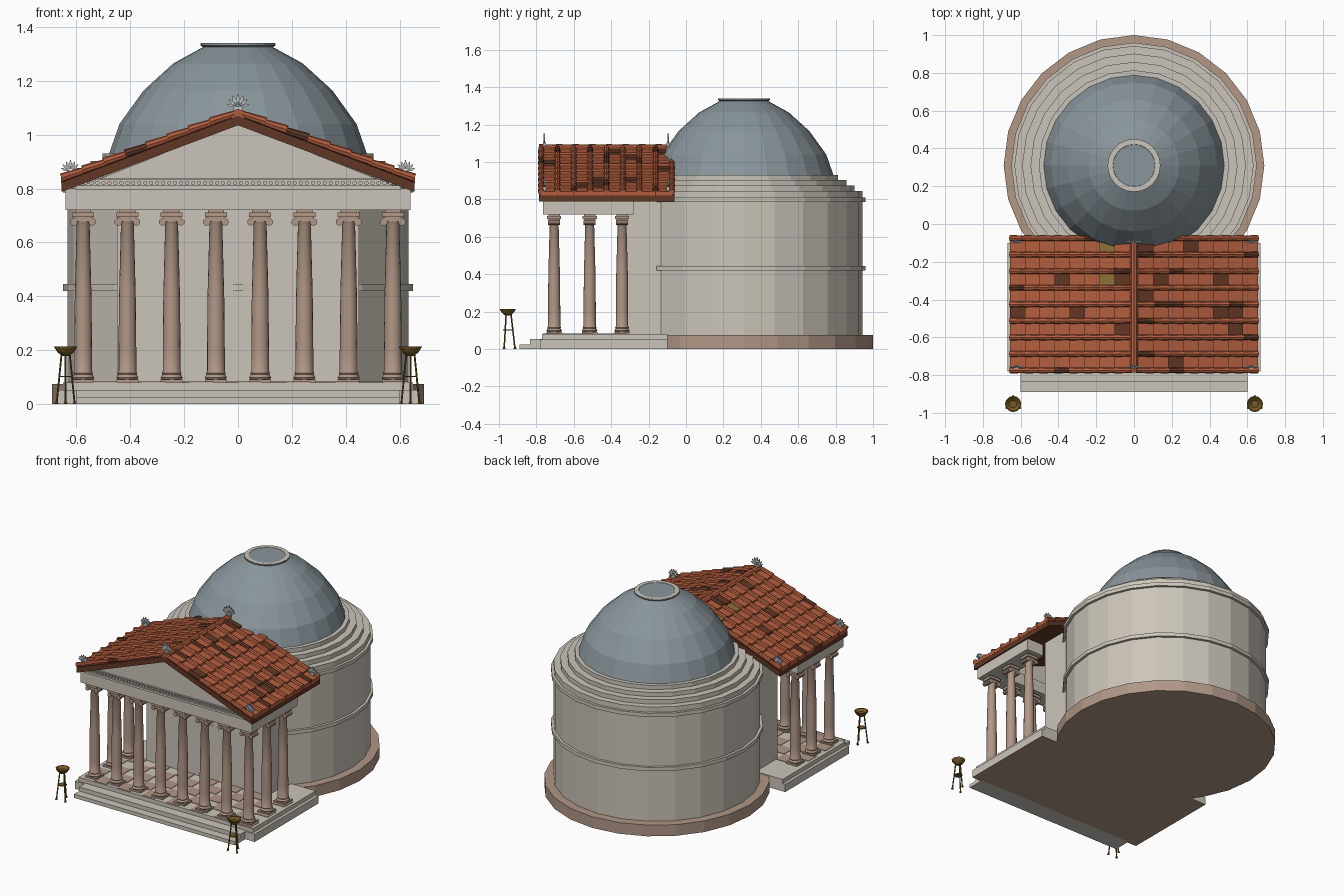
import bpy, bmesh, math, random
from mathutils import Vector, Matrix

random.seed(4)
if "Cube" in bpy.data.objects:
    bpy.data.objects.remove(bpy.data.objects["Cube"])


def mat(name, *rgb):
    m = bpy.data.materials.new(name)
    m.use_nodes = True
    m.diffuse_color = (*rgb, 1)
    m.node_tree.nodes["Principled BSDF"].inputs["Base Color"].default_value = (*rgb, 1)
    return m


STONE = mat("pale_stone", .60, .56, .49)
PINK = mat("pink_stone", .44, .31, .24)
LEAD = mat("grey_lead", .25, .30, .33)
CLAY = mat("terracotta", .45, .11, .048)
BROWN = mat("dark_brown", .12, .038, .018)
OCHRE = mat("ochre_tile", .27, .16, .035)
BRONZE = mat("bronze", .17, .095, .018)
MARBLE = mat("grey_marble", .54, .56, .56)


def paint(faces, m):
    for f in faces:
        f.material_index = m


def box(bm, x, y, z, m=0):
    prism(bm, [(x[0], z[0]), (x[1], z[0]), (x[1], z[1]), (x[0], z[1])], y[0], y[1], m)


def prism(bm, pts, y0, y1, m=0):
    """Extrude an x-z outline along y."""
    a = [bm.verts.new((x, y0, z)) for x, z in pts]
    b = [bm.verts.new((x, y1, z)) for x, z in pts]
    n = len(pts)
    faces = [bm.faces.new(a), bm.faces.new(b[::-1])]
    faces += [bm.faces.new((a[i], b[i], b[(i + 1) % n], a[(i + 1) % n])) for i in range(n)]
    paint(faces, m)


def lathe(bm, profile, seg, centre=(0, 0), m=0):
    """Turn a radius-height profile round a vertical axis, with both ends capped."""
    rings = []
    for r, z in profile:
        ring = []
        for k in range(seg):
            a = math.tau * k / seg + math.pi / 2
            ring.append(bm.verts.new((centre[0] + r * math.cos(a), centre[1] + r * math.sin(a), z)))
        rings.append(ring)
    faces = [bm.faces.new(rings[0][::-1]), bm.faces.new(rings[-1])]
    for lo, hi in zip(rings, rings[1:]):
        for k in range(seg):
            n = (k + 1) % seg
            faces.append(bm.faces.new((lo[k], lo[n], hi[n], hi[k])))
    paint(faces, m)


def tube(bm, p, q, r0, r1, seg=8, m=0):
    p, q = Vector(p), Vector(q)
    d = q - p
    place = Matrix.Translation((p + q) / 2) @ d.to_track_quat('Z', 'Y').to_matrix().to_4x4()
    new = bmesh.ops.create_cone(bm, cap_ends=True, segments=seg, radius1=r0, radius2=r1,
                                depth=d.length, matrix=place)
    paint({f for v in new["verts"] for f in v.link_faces}, m)


def finish(name, bm, *mats, smooth=False, loc=(0, 0, 0)):
    bmesh.ops.recalc_face_normals(bm, faces=bm.faces)
    if smooth:
        for f in bm.faces:
            f.smooth = True
        for e in bm.edges:
            e.smooth = e.calc_face_angle(0) < .6
    me = bpy.data.meshes.new(name)
    bm.to_mesh(me)
    bm.free()
    for m in mats:
        me.materials.append(m)
    return place(name, me, loc)


def place(name, me, loc):
    ob = bpy.data.objects.new(name, me)
    ob.location = loc
    bpy.context.collection.objects.link(ob)
    return ob


# Rotunda: base, wall with two bands, stepped rings, dome and top ring
C = (0, .31)
parts = [("rotunda_base", PINK, [(.69, 0), (.69, .075)]),
         ("rotunda_wall", STONE, [(.633, .07), (.633, .845)]),
         ("middle_band", STONE, [(.65, .42), (.65, .445)]),
         ("upper_band", STONE, [(.65, .785), (.65, .81)]),
         ("dome", LEAD, [(.482, .92), (.44, 1.04), (.35, 1.165), (.24, 1.265), (.125, 1.328)])]
for i in range(3):
    r = .592 - .044 * i
    parts.append((f"roof_step_{i + 1}", STONE, [(r, .84), (r, .875 + .028 * i)]))
for name, m, profile in parts:
    bm = bmesh.new()
    lathe(bm, profile, 24, C)
    finish(name, bm, m)
bm = bmesh.new()
lathe(bm, [(.125, 1.322), (.14, 1.332), (.14, 1.338)], 24, C)
lathe(bm, [(.138, 1.336), (.138, 1.34), (.112, 1.34), (.11, 1.337)], 24, C, 1)
finish("dome_top_ring", bm, LEAD, STONE)

# Porch platform, with a pink underside, and front steps
bm = bmesh.new()
box(bm, (-.67, .67), (-.78, -.1), (0, .052))
box(bm, (-.65, .65), (-.77, -.1), (.05, .08))
for f in bm.faces:
    if f.calc_center_median().z < .001:
        f.material_index = 1
finish("porch_platform", bm, STONE, PINK)
bm = bmesh.new()
box(bm, (-.6, .6), (-.89, -.77), (0, .025))
box(bm, (-.6, .6), (-.835, -.77), (.02, .053))
finish("front_steps", bm, STONE)

# Chequered floor plates
bm = bmesh.new()
for i in range(14):
    for j in range(5):
        if (i + j) % 2:
            x, y = -.63 + .09 * i, -.765 + .09 * j
            box(bm, (x, x + .09), (y, y + .09), (.078, .083))
finish("floor_tiles", bm, PINK)

# Wall block joining porch and rotunda
bm = bmesh.new()
prism(bm, [(-.45, .05), (.45, .05), (.45, .86), (0, 1.03), (-.45, .86)], -.332, -.1)
finish("porch_back_wall", bm, STONE)

# Columns with plinth, moulded base, tapered shaft, scrolls and abacus
bm = bmesh.new()
box(bm, (-.041, .041), (-.041, .041), (.08, .092))
lathe(bm, [(.037, .092), (.041, .098), (.037, .106), (.034, .11), (.037, .115), (.033, .122),
           (.033, .2), (.031, .4), (.024, .665), (.028, .672), (.03, .68)], 16)
box(bm, (-.036, .036), (-.03, .03), (.678, .692))
for s in (-1, 1):
    tube(bm, (s * .034, -.032, .676), (s * .034, .032, .676), .014, .014, 10)
box(bm, (-.041, .041), (-.038, .038), (.694, .712))
box(bm, (-.03, .03), (-.03, .03), (.69, .722))
spots = [(-.575 + .1643 * i, -.705) for i in range(8)]
spots += [(s * .575, y) for s in (-1, 1) for y in (-.515, -.342)]
first = finish("column_1", bm, PINK, smooth=True, loc=(*spots[0], 0))
for i, (x, y) in enumerate(spots[1:]):
    place(f"column_{i + 2}", first.data, (x, y, 0))

# Beams over the columns, pediment and its bead row
bm = bmesh.new()
box(bm, (-.64, .64), (-.765, -.645), (.72, .8))
for s in (-1, 1):
    box(bm, sorted((s * .51, s * .64)), (-.65, -.28), (.72, .8))
finish("porch_beams", bm, STONE)
bm = bmesh.new()
prism(bm, [(-.62, .795), (.62, .795), (0, 1.04)], -.762, -.73)
box(bm, (-.605, .605), (-.772, -.74), (.797, .811))
box(bm, (-.53, .53), (-.772, -.74), (.831, .837))
finish("pediment", bm, STONE)
bm = bmesh.new()
for i in range(52):
    x = -.5661 + .0222 * i
    tube(bm, (x, -.77, .821), (x, -.755, .821), .008, .008, 6)
finish("pediment_beads", bm, STONE)

# Roof boards
W, APEX, SLOPE = .655, 1.07, .377
Y0, STEP_Y, STEP_D = -.775, .0875, .079


def top(d):
    return APEX - SLOPE * d


bm = bmesh.new()
prism(bm, [(-W, top(W) - .035), (0, APEX - .035), (W, top(W) - .035),
           (W, top(W)), (0, APEX), (-W, top(W))], -.785, -.062)
finish("roof_boards", bm, BROWN)

# Overlapping flat tiles, with some dark and ochre ones
dark = {1: [(0, 4), (0, 7), (3, 7), (5, 5), (5, 3), (6, 3), (6, 2), (2, 0), (1, 5)],
        -1: [(4, 5), (3, 3), (0, 2), (0, 5), (7, 3)]}
ochre = [(1, 5), (1, 7)]
bm = bmesh.new()
for s in (-1, 1):
    for i in range(8):
        for j in range(8):
            a = .015 + STEP_D * i
            b, y = a + STEP_D + .01, Y0 + STEP_Y * j
            m = 1 if (i, j) in dark[s] else 2 if s < 0 and (i, j) in ochre else 0
            prism(bm, [(s * a, top(a) - .002), (s * b, top(b) - .002),
                       (s * b, top(b) + .02), (s * a, top(a) + .007)], y + .002, y + STEP_Y - .002, m)
finish("flat_roof_tiles", bm, CLAY, BROWN, OCHRE)

# Round cover tiles down the slopes and along the ridge
bm = bmesh.new()
for s in (-1, 1):
    for j in range(9):
        for i in range(8):
            a = .012 + STEP_D * i
            b, y = a + STEP_D + .012, Y0 + STEP_Y * j
            tube(bm, (s * a, y, top(a) + .012), (s * b, y, top(b) + .017), .013, .017, 8,
                 int(random.random() < .08))
for j in range(8):
    y = Y0 - .01 + .089 * j
    tube(bm, (0, y, APEX + .002), (0, y + .093, APEX + .002), .024, .021, 10)
finish("round_roof_tiles", bm, CLAY, BROWN)

# Leaf ornaments at the gable tips and eaves
for end, y in (("front", -.757), ("back", -.095)):
    for side, x, z, size in (("top", 0, 1.098, .055), ("left", .622, .862, .046), ("right", -.622, .862, .046)):
        bm = bmesh.new()
        box(bm, (x - size * .3, x + size * .3), (y - .008, y + .008), (z - .02, z + .006))
        for k in range(-3, 4):
            d = Vector((math.sin(k * .4), math.cos(k * .4))) * size * (1 - .05 * abs(k))
            n = Vector((d.y, -d.x)) * .13
            o = Vector((x, z))
            prism(bm, [o + d * .15, o + d * .65 + n, o + d, o + d * .65 - n], y - .004, y + .004)
        finish(f"{end}_{side}_leaf_ornament", bm, MARBLE)

# Bronze tripod braziers
for side, x in (("left", .64), ("right", -.64)):
    bm = bmesh.new()
    c = (x, -.953)
    lathe(bm, [(.012, .178), (.03, .192), (.041, .208), (.043, .214), (.037, .214), (.02, .2)], 12, c)
    lathe(bm, [(.026, .1), (.026, .105)], 8, c)
    for k in range(3):
        a = math.tau * k / 3 + math.pi / 2
        u = Vector((math.cos(a), math.sin(a), 0))
        o = Vector((*c, 0))
        tube(bm, o + u * .038 + Vector((0, 0, .006)), o + u * .017 + Vector((0, 0, .19)), .004, .004, 6)
        tube(bm, o + u * .039, o + u * .039 + Vector((0, 0, .01)), .008, .006, 6)
    finish(f"{side}_brazier", bm, BRONZE)
